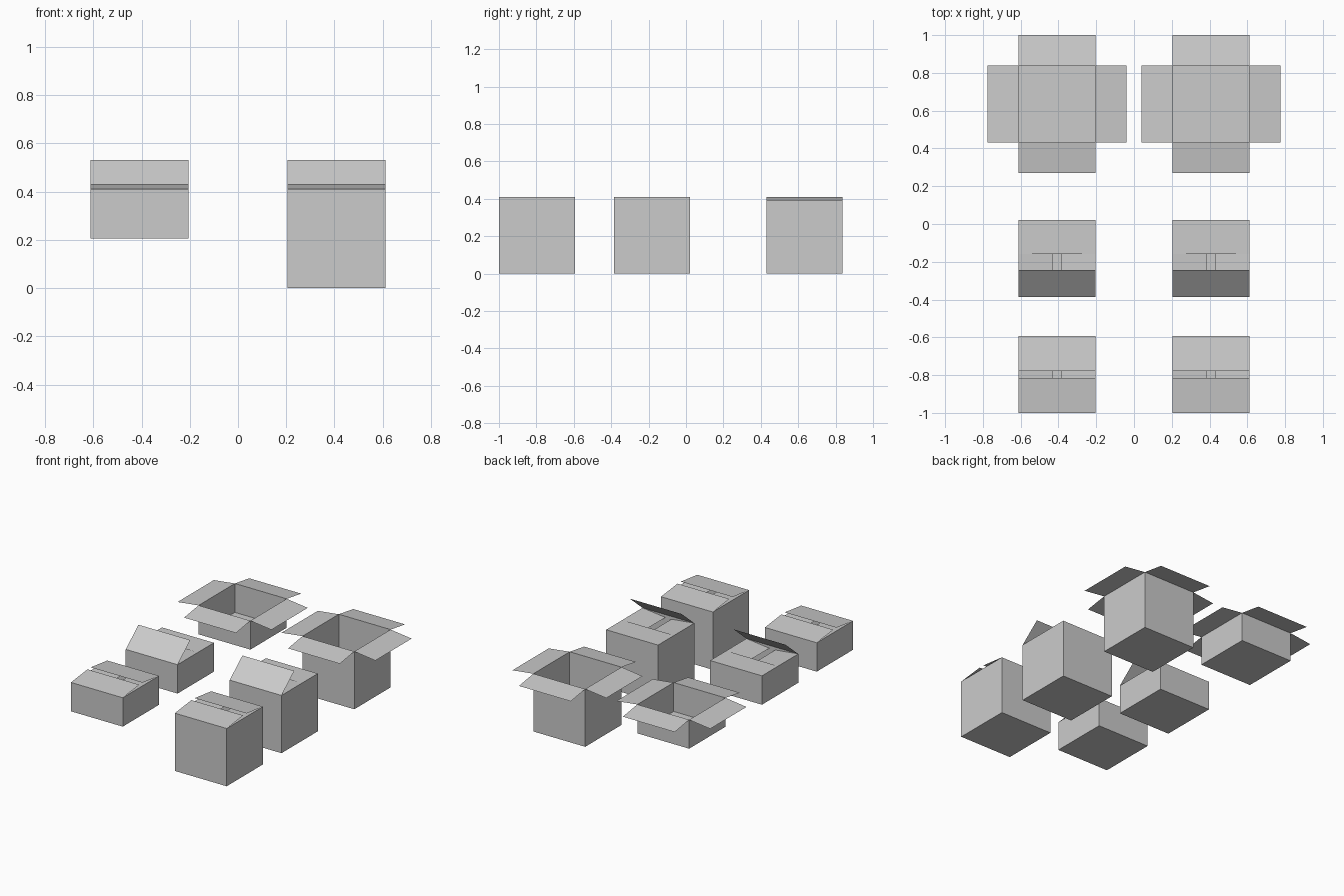
import bpy
import bmesh
from mathutils import Vector

if "Cube" in bpy.data.objects:
    bpy.data.objects.remove(bpy.data.objects["Cube"], do_unlink=True)

HALF = 0.2035   # half the carton width
TOP = 0.41      # shared rim height

# Plain cardboard colour
card = bpy.data.materials.new("plain_grey_card")
card.use_nodes = True
grey = (0.6, 0.6, 0.6, 1.0)
card.diffuse_color = grey
card.node_tree.nodes["Principled BSDF"].inputs["Base Color"].default_value = grey

SIDES = {
    "front": Vector((0, -1, 0)),
    "back": Vector((0, 1, 0)),
    "left": Vector((1, 0, 0)),
    "right": Vector((-1, 0, 0)),
}

# Flap pose per side: (horizontal reach, outward positive; rise)
POSES = {
    "closed": {"front": (-0.185, 0.022), "back": (-0.185, 0.022),
               "left": (-0.18, -0.02), "right": (-0.18, -0.02)},
    "ajar": {"front": (-0.143, 0.12), "back": (-0.181, 0.0),
             "left": (-0.18, -0.02), "right": (-0.18, -0.02)},
    "open": {"front": (0.162, -0.025), "back": (0.162, -0.025),
             "left": (0.165, -0.02), "right": (0.165, -0.02)},
}


def finish(bm, name, location):
    mesh = bpy.data.meshes.new(name)
    bm.to_mesh(mesh)
    bm.free()
    mesh.materials.append(card)
    obj = bpy.data.objects.new(name, mesh)
    obj.location = location
    bpy.context.collection.objects.link(obj)
    return obj


def add_shell(name, location, height):
    """Box with a floor and four walls, left open at the rim."""
    bm = bmesh.new()
    bmesh.ops.create_cube(bm, size=1)
    for v in bm.verts:
        v.co = (v.co.x * 2 * HALF, v.co.y * 2 * HALF, (v.co.z - 0.5) * height)
    lid = [f for f in bm.faces if f.normal.z > 0.9]
    bmesh.ops.delete(bm, geom=lid, context="FACES_ONLY")
    return finish(bm, name, location)


def add_flap(name, location, out, reach, rise):
    """Thin sheet hinged on one rim edge."""
    along = Vector((-out.y, out.x, 0)) * HALF
    hinge = out * HALF
    tip = hinge + out * reach + Vector((0, 0, rise))
    corners = [hinge - along, tip - along, tip + along, hinge + along]
    bm = bmesh.new()
    face = bm.faces.new([bm.verts.new(c) for c in corners])
    face.normal_update()
    if face.normal.z < 0:
        face.normal_flip()
    return finish(bm, name, location)


# Two columns (shallow, tall) by three rows (closed, ajar, open)
for size, x, height in (("shallow", -0.408, 0.205), ("tall", 0.408, TOP)):
    for pose, y in (("closed", -0.7965), ("ajar", -0.182), ("open", 0.6345)):
        rim = (x, y, TOP)
        shell = add_shell(f"{size}_{pose}_carton", rim, height)
        for side, (reach, rise) in POSES[pose].items():
            flap = add_flap(f"{size}_{pose}_{side}_flap", rim,
                            SIDES[side], reach, rise)
            flap.parent = shell
            flap.location = (0, 0, 0)
